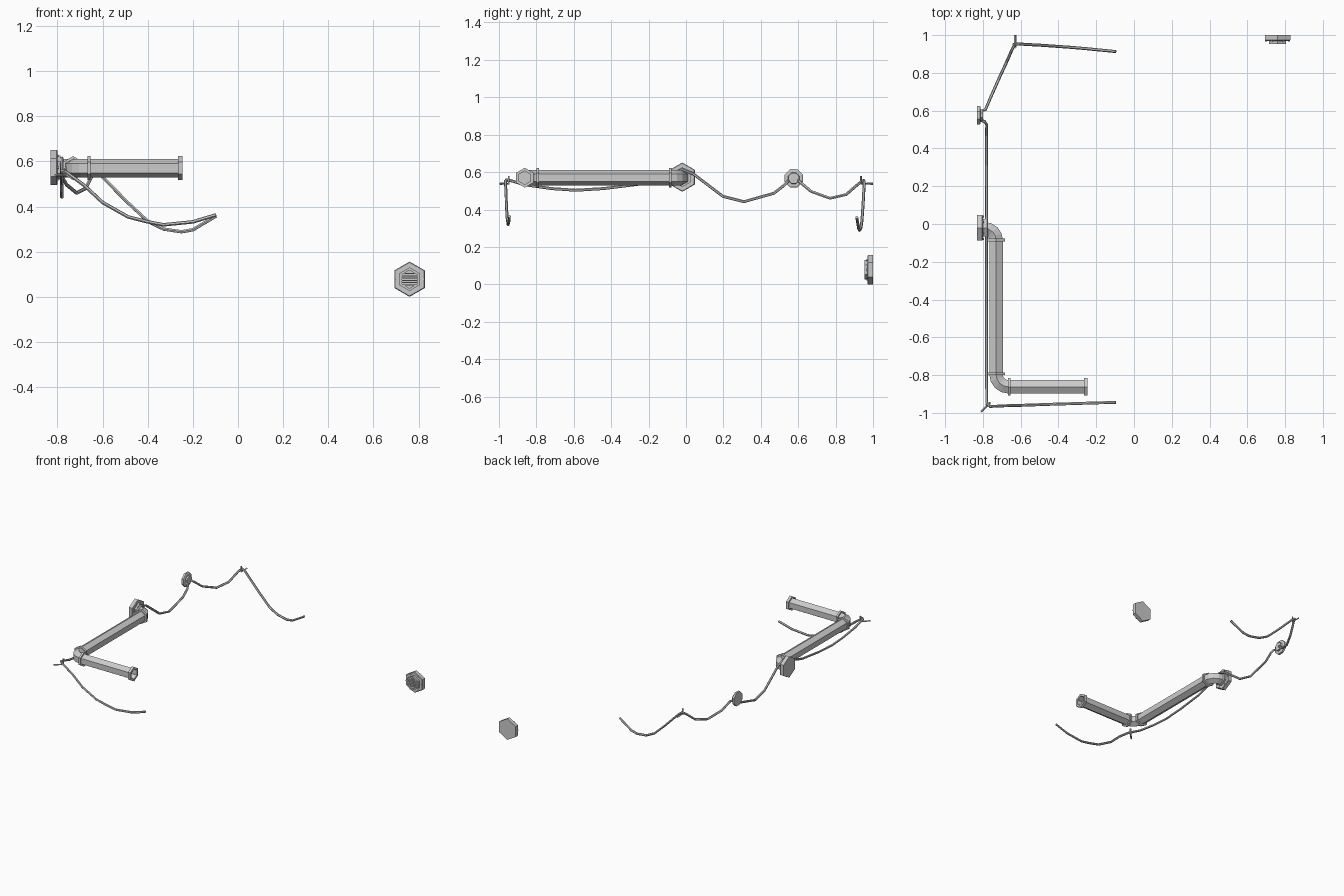
import bpy, bmesh, math
from mathutils import Vector

if "Cube" in bpy.data.objects:
    bpy.data.objects.remove(bpy.data.objects["Cube"])

UP = Vector((0, 0, 1))


def skin(name, rings, sides=6, turn=0.0, caps=True, closed=False):
    """Join polygon rings given as (centre, direction, radius); point is up at turn 0."""
    bm = bmesh.new()
    loops = []
    for c, d, r in rings:
        u = Vector(d).normalized().cross(UP)
        loops.append([bm.verts.new(Vector(c) + r * (math.sin(a) * u + math.cos(a) * UP))
                      for a in (turn + math.tau * i / sides for i in range(sides))])
    pairs = list(zip(loops, loops[1:]))
    if closed:
        pairs.append((loops[-1], loops[0]))
    for a, b in pairs:
        for i in range(sides):
            j = (i + 1) % sides
            bm.faces.new((a[i], a[j], b[j], b[i]))
    if caps and not closed:
        bm.faces.new(loops[0])
        bm.faces.new(loops[-1])
    bmesh.ops.recalc_face_normals(bm, faces=bm.faces)
    me = bpy.data.meshes.new(name)
    bm.to_mesh(me)
    bm.free()
    ob = bpy.data.objects.new(name, me)
    bpy.context.collection.objects.link(ob)
    return ob


def turned(name, loc, d, profile, **kw):
    """Profile of (radius, depth) along direction d."""
    d = Vector(d)
    return skin(name, [(Vector(loc) + d * t, d, r) for r, t in profile], **kw)


def collar(name, loc, d, length, outer=0.053, inner=0.036):
    h = length / 2
    return turned(name, loc, d, [(inner, -h), (outer, -h), (outer, h), (inner, h)], closed=True)


def box(name, loc, size):
    bpy.ops.mesh.primitive_cube_add(size=1, location=loc)
    ob = bpy.context.object
    ob.name = name
    ob.scale = size


def bolts(name, loc, d, dist, t):
    # one bolt at the middle of each flat side
    d = Vector(d)
    u = d.cross(UP)
    for i in range(6):
        a = math.radians(30 + 60 * i)
        p = Vector(loc) + dist * (math.sin(a) * u + math.cos(a) * UP)
        turned(f"{name}_{i}", p, d, [(0.006, t - 0.002), (0.006, t + 0.005)])


def cable(name, pts, radius=0.008, res=1):
    cu = bpy.data.curves.new(name, 'CURVE')
    cu.dimensions = '3D'
    cu.bevel_depth = radius
    cu.bevel_resolution = res
    cu.use_fill_caps = True
    sp = cu.splines.new('POLY')
    sp.points.add(len(pts) - 1)
    for p, co in zip(sp.points, pts):
        p.co = (*co, 1)
    sp.use_smooth = False
    ob = bpy.data.objects.new(name, cu)
    bpy.context.collection.objects.link(ob)


# hexagonal wall vent
V = (0.76, 1.0, 0.078)
F = (0, -1, 0)
turned("vent_plate", V, F, [(0.078, 0), (0.078, 0.026), (0.074, 0.03), (0.05, 0.03)])
turned("vent_frame", V, F, [(0.052, 0.028), (0.052, 0.046), (0.04, 0.046), (0.04, 0.028)], closed=True)
bolts("vent_bolt", V, F, 0.06, 0.03)
for i in range(6):
    z = -0.025 + 0.01 * i
    w = 2 * min(0.035, (0.04 - abs(z)) * math.sqrt(3))
    box(f"vent_slat_{i}", (V[0], 0.963, V[2] + z), (w, 0.012, 0.005))

# wall flange of the pipe
PZ = 0.57
W = (-0.83, -0.02, PZ + 0.003)
R = (1, 0, 0)
turned("pipe_wall_plate", W, R, [(0.078, 0), (0.078, 0.026), (0.074, 0.03), (0.05, 0.03)])
turned("pipe_wall_boss", W, R, [(0.053, 0.028), (0.053, 0.043), (0.04, 0.043)])
bolts("pipe_wall_bolt", W, R, 0.06, 0.03)

# hexagonal pipe with two elbows
rings = [((-0.81, -0.025, PZ), (1, 0, 0), 0.041)]
for i in range(5):
    a = math.radians(22.5 * i)
    rings.append(((-0.79 + 0.06 * math.sin(a), -0.085 + 0.06 * math.cos(a), PZ),
                  (math.cos(a), -math.sin(a), 0), 0.041))
for i in range(5):
    a = math.radians(22.5 * i)
    rings.append(((-0.665 - 0.065 * math.cos(a), -0.797 - 0.065 * math.sin(a), PZ),
                  (math.sin(a), -math.cos(a), 0), 0.041))
rings.append(((-0.25, -0.862, PZ), (1, 0, 0), 0.041))
# open mouth, recessed inside
rings += [((-0.245, -0.862, PZ), (1, 0, 0), 0.036), ((-0.32, -0.862, PZ), (1, 0, 0), 0.036)]
skin("pipe", rings)
collar("pipe_collar_upper", (-0.73, -0.085, PZ), (0, 1, 0), 0.014)
collar("pipe_collar_lower", (-0.73, -0.792, PZ), (0, 1, 0), 0.014)
collar("pipe_collar_corner", (-0.66, -0.862, PZ), (1, 0, 0), 0.014)
collar("pipe_mouth_rim", (-0.255, -0.862, PZ), (1, 0, 0), 0.02)

# round cable socket on the wall
S = (-0.83, 0.576, 0.567)
turned("socket", S, R, [(0.053, 0), (0.053, 0.014), (0.046, 0.018), (0.032, 0.018),
                        (0.03, 0.03), (0.022, 0.03)], sides=8, turn=math.pi / 8)

# cable hooks
cable("back_hook", [(-0.628, 1.0, 0.538), (-0.628, 0.937, 0.538), (-0.628, 0.935, 0.578)], 0.006, 0)
cable("front_hook", [(-0.81, -0.994, 0.538), (-0.764, -0.948, 0.538), (-0.763, -0.947, 0.578)], 0.006, 0)

# hanging cables
cable("back_loose_cable", [(-0.64, 0.95, 0.558), (-0.61, 0.953, 0.54), (-0.487, 0.946, 0.416),
                           (-0.40, 0.94, 0.335), (-0.33, 0.935, 0.30), (-0.25, 0.928, 0.288),
                           (-0.20, 0.923, 0.297), (-0.097, 0.913, 0.358)])
cable("back_cable", [(-0.63, 0.954, 0.558), (-0.645, 0.925, 0.54), (-0.675, 0.856, 0.48),
                     (-0.715, 0.77, 0.46), (-0.76, 0.668, 0.497), (-0.787, 0.605, 0.55),
                     (-0.82, 0.597, 0.56)])
cable("side_cable", [(-0.82, 0.552, 0.56), (-0.79, 0.542, 0.548), (-0.78, 0.525, 0.53),
                     (-0.78, 0.47, 0.487), (-0.78, 0.31, 0.442), (-0.78, 0.198, 0.47),
                     (-0.78, 0.04, 0.59), (-0.78, -0.02, 0.614), (-0.78, -0.08, 0.588),
                     (-0.78, -0.24, 0.537), (-0.78, -0.44, 0.512), (-0.78, -0.59, 0.503),
                     (-0.78, -0.72, 0.512), (-0.78, -0.86, 0.532), (-0.78, -0.945, 0.557),
                     (-0.765, -0.965, 0.557)])
cable("front_loose_cable", [(-0.782, -0.95, 0.557), (-0.76, -0.966, 0.552), (-0.677, -0.962, 0.49),
                            (-0.60, -0.96, 0.418), (-0.487, -0.956, 0.354), (-0.40, -0.953, 0.332),
                            (-0.33, -0.951, 0.319), (-0.20, -0.947, 0.332), (-0.097, -0.944, 0.363)])
